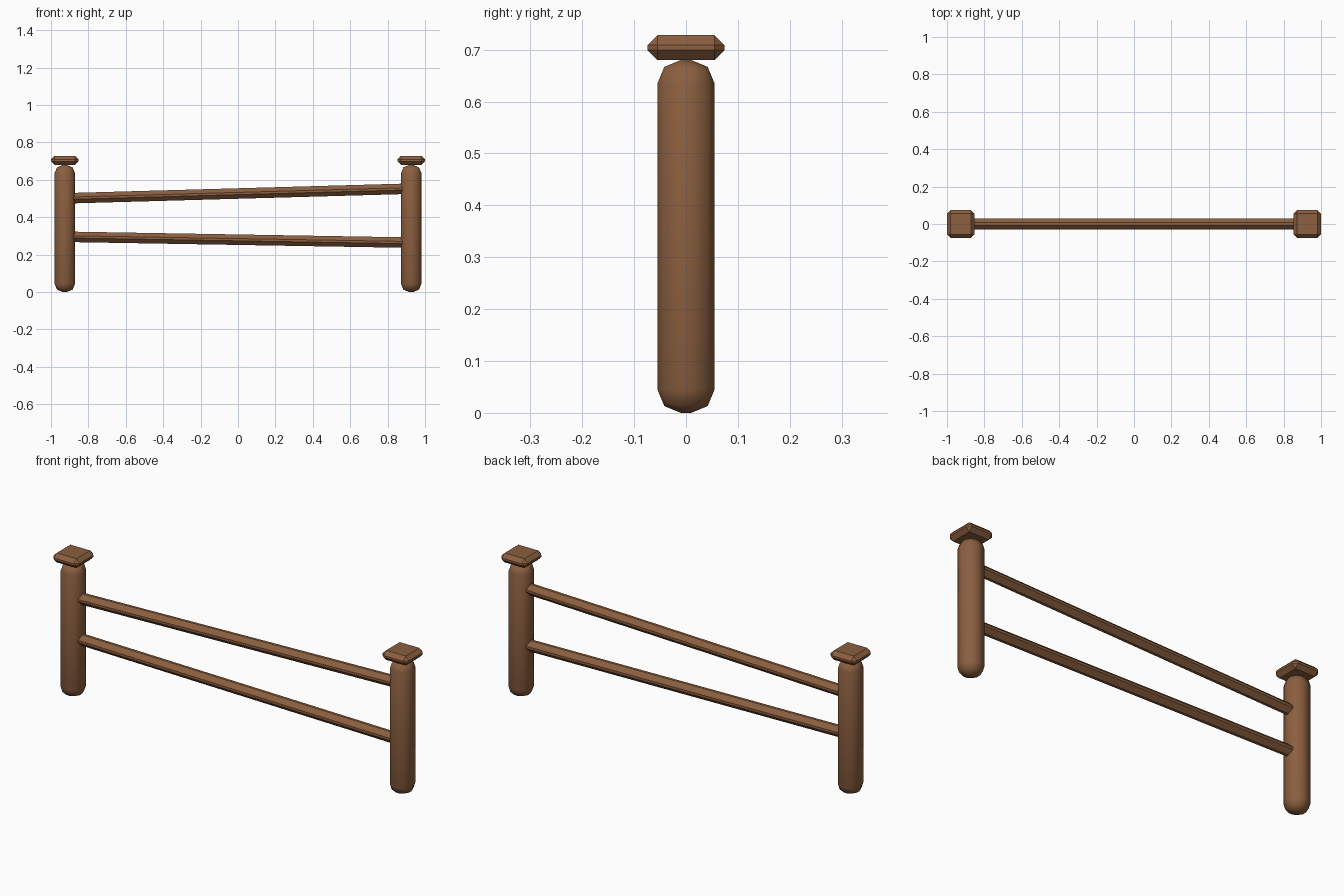
import bpy
import math

default = bpy.data.objects.get("Cube")
if default:
    bpy.data.objects.remove(default, do_unlink=True)

# One warm brown wood
wood = bpy.data.materials.new("brown_wood")
wood.use_nodes = True
brown = (0.26, 0.115, 0.05, 1)
wood.diffuse_color = brown
wood.node_tree.nodes["Principled BSDF"].inputs["Base Color"].default_value = brown


def beveled_box(name, size, location, bevel, segments, smooth_angle, tilt=0.0):
    """Box with rounded or chamfered edges, optionally tilted in the front plane."""
    bpy.ops.mesh.primitive_cube_add(size=1, location=location)
    box = bpy.context.object
    box.name = name
    box.scale = size
    bpy.ops.object.transform_apply(location=False, rotation=False, scale=True)
    box.rotation_euler.y = -tilt
    box.data.materials.append(wood)
    mod = box.modifiers.new("edge_bevel", 'BEVEL')
    mod.width = bevel
    mod.segments = segments
    mod.limit_method = 'NONE'
    bpy.ops.object.modifier_apply(modifier=mod.name)
    bpy.ops.object.shade_smooth_by_angle(angle=math.radians(smooth_angle))
    return box


# Rounded posts with chamfered caps at both ends
POST_X = 0.926
for side, sign in (("left", 1), ("right", -1)):
    x = sign * POST_X
    beveled_box(side + "_post", (0.11, 0.11, 0.68), (x, 0, 0.34), 0.045, 2, 50)
    beveled_box(side + "_post_cap", (0.148, 0.148, 0.048), (x, 0, 0.704), 0.019, 1, 30)

# Two slightly crooked rails between the posts
for name, z, tilt in (("upper_rail", 0.527, 0.028), ("lower_rail", 0.28, -0.017)):
    beveled_box(name, (1.83, 0.058, 0.056), (0, 0, z), 0.022, 1, 30, tilt)
